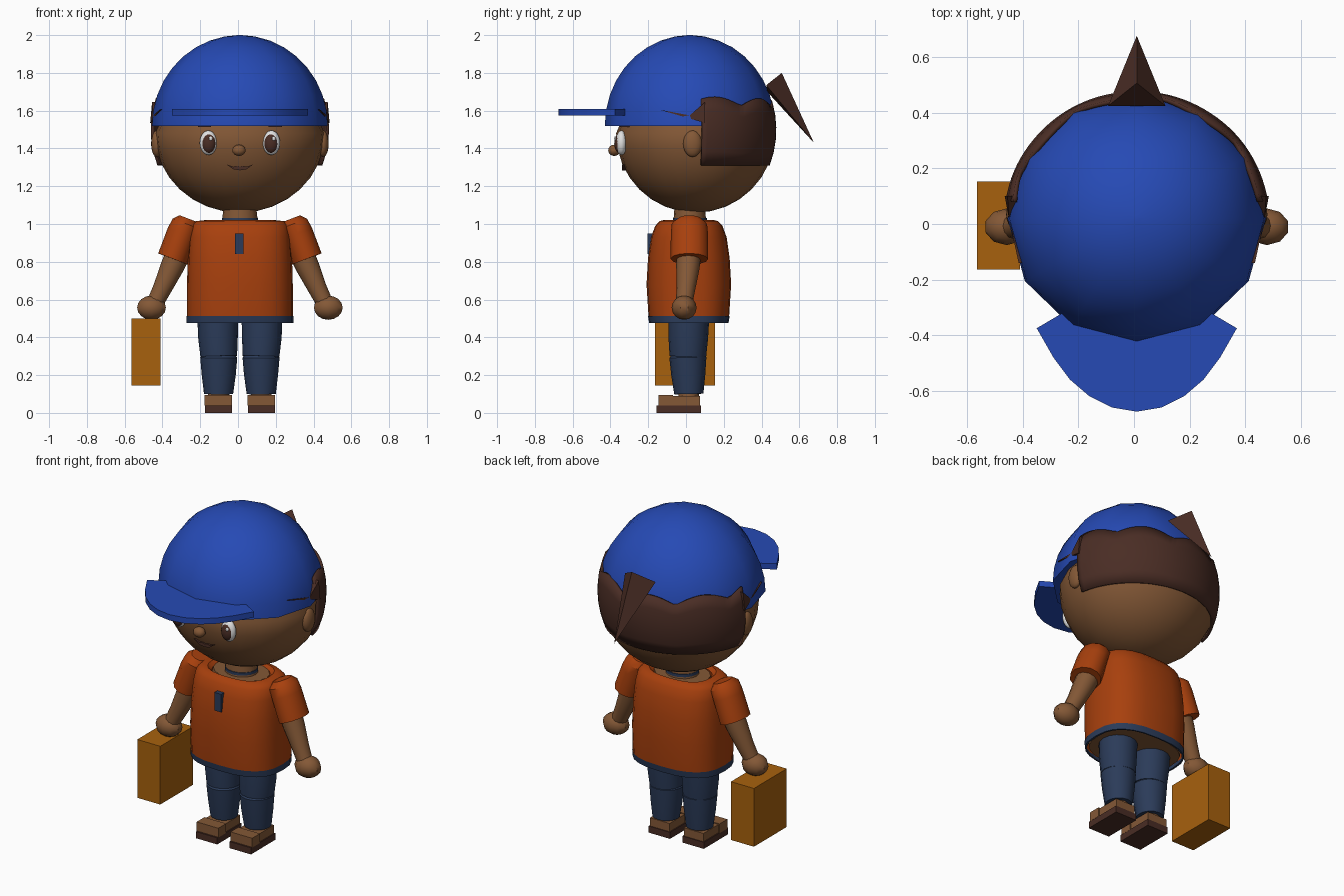
import bpy, bmesh
from math import sin, cos, pi, radians, sqrt, copysign
from mathutils import Vector, Matrix

old = bpy.data.objects.get("Cube")
if old:
    bpy.data.objects.remove(old, do_unlink=True)

CX = 0.01   # mirror plane of the body
parts = []


def material(name, rgb):
    m = bpy.data.materials.new(name)
    m.use_nodes = True
    col = (*rgb, 1)
    m.diffuse_color = col
    b = m.node_tree.nodes["Principled BSDF"]
    b.inputs["Base Color"].default_value = col
    b.inputs["Roughness"].default_value = 0.8
    return m


BLUE = material("cap blue", (0.019, 0.068, 0.46))
SKIN = material("skin brown", (0.23, 0.098, 0.037))
HAIR = material("dark brown", (0.068, 0.026, 0.018))
SHIRT = material("shirt orange", (0.39, 0.051, 0.004))
DENIM = material("denim blue", (0.024, 0.044, 0.1))
CASE = material("case amber", (0.39, 0.12, 0.004))
WHITE = material("eye white", (0.75, 0.75, 0.75))


def finish(name, bm, mat):
    bmesh.ops.recalc_face_normals(bm, faces=bm.faces)
    me = bpy.data.meshes.new(name)
    bm.to_mesh(me)
    bm.free()
    me.materials.append(mat)
    ob = bpy.data.objects.new(name, me)
    bpy.context.collection.objects.link(ob)
    parts.append(ob)
    return ob


def ellipsoid(name, c, r, mat, seg=16, rings=12):
    bm = bmesh.new()
    bmesh.ops.create_uvsphere(bm, u_segments=seg, v_segments=rings, radius=1)
    bmesh.ops.transform(bm, matrix=Matrix.Translation(c) @ Matrix.Diagonal((*r, 1)), verts=bm.verts)
    return finish(name, bm, mat)


def box(name, lo, hi, mat):
    bm = bmesh.new()
    bmesh.ops.create_cube(bm, size=1)
    lo, hi = Vector(lo), Vector(hi)
    bmesh.ops.transform(bm, matrix=Matrix.Translation((lo + hi) / 2) @ Matrix.Diagonal((*(hi - lo), 1)), verts=bm.verts)
    return finish(name, bm, mat)


def skin_rings(bm, rings, cap_ends=True):
    for a, b in zip(rings, rings[1:]):
        n = len(a)
        for i in range(n):
            bm.faces.new((a[i], a[(i + 1) % n], b[(i + 1) % n], b[i]))
    if cap_ends:
        bm.faces.new(rings[0])
        bm.faces.new(rings[-1])


def loft(name, sections, mat, seg=16, power=2.0, ends=True, cy=0.015):
    """Stack of rounded cross-sections, each (z, rx, ry)."""
    bm = bmesh.new()
    rings = []
    for z, rx, ry in sections:
        ring = []
        for i in range(seg):
            c, s = cos(2 * pi * i / seg), sin(2 * pi * i / seg)
            ring.append(bm.verts.new((CX + rx * copysign(abs(c) ** (2 / power), c),
                                      cy + ry * copysign(abs(s) ** (2 / power), s), z)))
        rings.append(ring)
    skin_rings(bm, rings, ends)
    return finish(name, bm, mat)


def tube(name, side, points, mat, seg=12, depth=1.0):
    """Limb through (x, y, z, radius) points, mirrored by side."""
    pts = [(Vector((CX + side * x, y, z)), r) for x, y, z, r in points]
    d = (pts[-1][0] - pts[0][0]).normalized()
    u = Vector((0, 1, 0)).cross(d).normalized()
    w = d.cross(u)
    bm = bmesh.new()
    rings = []
    for p, r in pts:
        rings.append([bm.verts.new(p + r * (cos(a) * u + depth * sin(a) * w))
                      for a in (2 * pi * i / seg for i in range(seg))])
    skin_rings(bm, rings)
    return finish(name, bm, mat)


def prism(name, pts, offset, mat):
    bm = bmesh.new()
    a = [bm.verts.new(p) for p in pts]
    b = [bm.verts.new(Vector(p) + Vector(offset)) for p in pts]
    skin_rings(bm, [a, b])
    return finish(name, bm, mat)


# Head, tucked in where the cap covers it
head = ellipsoid("head", (CX, 0.05, 1.48), (0.45, 0.42, 0.42), SKIN, 24, 16)
for v in head.data.vertices:
    if v.co.z > 1.54:
        v.co.x = CX + (v.co.x - CX) * 0.93
        v.co.y = 0.03 + (v.co.y - 0.03) * 0.93
ellipsoid("nose", (0.005, -0.38, 1.39), (0.037, 0.032, 0.03), SKIN, 10, 8)
prism("mouth", [(x + CX, -0.338, z) for x, z in
                ((-.07, 1.315), (-.035, 1.303), (-.015, 1.308), (0, 1.303), (.015, 1.308), (.035, 1.303),
                 (.07, 1.315), (.035, 1.29), (0, 1.284), (-.035, 1.29))], (0, 0.04, 0), HAIR)

# Cap dome and brim
dome = [(1.52, 0.465, 0.45)]
for i in range(1, 9):
    t = i / 9 * pi / 2
    dome.append((1.52 + 0.48 * sin(t), 0.465 * cos(t), 0.45 * cos(t)))
dome.append((2.0, 0.01, 0.01))
loft("cap_dome", dome, BLUE, 12, cy=0.02)
half = [(0.25, -0.31), (0.36, -0.375), (0.3, -0.48), (0.24, -0.56), (0.17, -0.62), (0.09, -0.66)]
outline = half + [(0, -0.675)] + [(-x, y) for x, y in reversed(half)]
prism("cap_brim", [(CX + x, y, 1.575) for x, y in outline], (0, 0, 0.035), BLUE)

# Hair shell around the back with a scalloped upper edge
bm = bmesh.new()
grid = []
for i in range(49):
    a = radians(9 + 162 * i / 48)
    top = 1.61 + 0.045 * abs(sin(4.5 * (a - pi / 2) + 0.9)) + 0.02 * abs(cos(a))
    col = []
    for j in range(6):
        z = 1.31 + (top - 1.31) * j / 5
        r = 0.478 * sqrt(1 - ((z - 1.5) / 0.5) ** 2)
        col.append(bm.verts.new((CX + r * cos(a), 0.012 + 0.975 * r * sin(a), z)))
    grid.append(col)
for p, q in zip(grid, grid[1:]):
    for j in range(5):
        bm.faces.new((p[j], q[j], q[j + 1], p[j + 1]))
hair = finish("back_hair", bm, HAIR)
mod = hair.modifiers.new("thickness", "SOLIDIFY")
mod.thickness = 0.015

# Ponytail spike
bm = bmesh.new()
tip = bm.verts.new((CX, 0.677, 1.43))
base = [bm.verts.new(p) for p in
        ((CX - .103, .425, 1.735), (CX, .507, 1.8), (CX + .103, .425, 1.735), (CX, .43, 1.7))]
bm.faces.new(base)
for i in range(4):
    bm.faces.new((base[i], base[(i + 1) % 4], tip))
finish("ponytail", bm, HAIR)

# Neck, collar, shirt, hem and body underside
loft("neck", [(0.97, 0.1, 0.09), (1.1, 0.085, 0.08)], SKIN, cy=0.02)
loft("upper_chest", [(0.9, 0.2, 0.15), (1.005, 0.17, 0.125)], SKIN, cy=0.02)
loft("necklace", [(1.015, 0.095, 0.09), (1.032, 0.095, 0.09)], DENIM, cy=0.02)
loft("shirt", [(0.505, 0.28, 0.213), (0.68, 0.28, 0.224), (0.82, 0.276, 0.216), (0.93, 0.268, 0.2),
               (0.99, 0.258, 0.178), (1.015, 0.235, 0.155), (1.02, 0.19, 0.135), (1.0, 0.165, 0.12)],
     SHIRT, 24, 2.6, ends=False)
loft("shirt_hem", [(0.475, 0.272, 0.202), (0.475, 0.283, 0.21), (0.512, 0.283, 0.216)], DENIM, 24, 2.6, ends=False)
loft("body_underside", [(0.485, 0.26, 0.19), (0.52, 0.265, 0.195)], SKIN, 24, 2.6)
box("shirt_tag", (-0.015, -0.205, 0.84), (0.03, -0.16, 0.95), DENIM)

# Mirrored parts
for side, label in ((1, "left"), (-1, "right")):
    ex = CX + side * 0.167
    ellipsoid(label + "_eye", (ex, -0.342, 1.43), (0.046, 0.03, 0.065), WHITE)
    ellipsoid(label + "_iris", (ex - side * 0.002, -0.352, 1.427), (0.037, 0.028, 0.052), HAIR)
    ellipsoid(label + "_eye_glint", (ex + 0.012, -0.374, 1.452), (0.01, 0.006, 0.012), WHITE, 8, 6)
    box(label + "_eyebrow", (ex + side * 0.02 - 0.035, -0.35, 1.514), (ex + side * 0.02 + 0.035, -0.3, 1.53), HAIR)
    ellipsoid(label + "_ear", (CX + side * 0.44, 0.035, 1.425), (0.03, 0.05, 0.07), SKIN)
    prism(label + "_side_lock", [(CX + side * x, y, z) for x, y, z in
                                 ((.425, -.14, 1.605), (.46, .02, 1.575), (.465, .1, 1.645), (.475, .1, 1.535))],
          (-side * 0.03, 0, 0), HAIR)

    tube(label + "_sleeve", side, [(.355, .018, .815, .083), (.305, .018, .95, .082), (.283, .018, 1.0, .078),
                                   (.273, .02, 1.028, .05)], SHIRT, 12, 1.2)
    tube(label + "_arm", side, [(.32, .015, .86, .066), (.36, .01, .77, .062), (.41, 0, .66, .05),
                                (.45, -.01, .58, .044)], SKIN)
    ellipsoid(label + "_hand", (CX + side * 0.468, -0.01, 0.557), (0.08, 0.066, 0.064), SKIN, 10, 8)

    tube(label + "_thigh", side, [(.117, .015, .505, .108), (.116, .012, .4, .105), (.112, .01, .3, .097)],
         DENIM, 16)
    tube(label + "_shin", side, [(.112, .01, .31, .085), (.112, .01, .293, .098), (.112, .012, .2, .09),
                                 (.113, .015, .1, .077)], DENIM, 16)
    tube(label + "_ankle", side, [(.113, .015, .13, .055), (.113, .015, .05, .055)], SKIN)
    fx = CX + side * 0.114
    box(label + "_foot", (fx - 0.073, -0.145, 0.038), (fx + 0.073, -0.07, 0.095), SKIN)
    box(label + "_heel", (fx - 0.066, -0.075, 0.038), (fx + 0.066, 0.075, 0.09), SKIN)
    box(label + "_sole", (fx - 0.072, -0.155, 0), (fx + 0.072, 0.08, 0.04), HAIR)

# Carried case
box("carry_case", (-0.565, -0.163, 0.145), (-0.41, 0.153, 0.5), CASE)

# Smooth shading with sharp edges kept
bpy.ops.object.select_all(action="DESELECT")
for ob in parts:
    ob.select_set(True)
bpy.context.view_layer.objects.active = parts[0]
bpy.ops.object.shade_smooth_by_angle(angle=radians(40))
